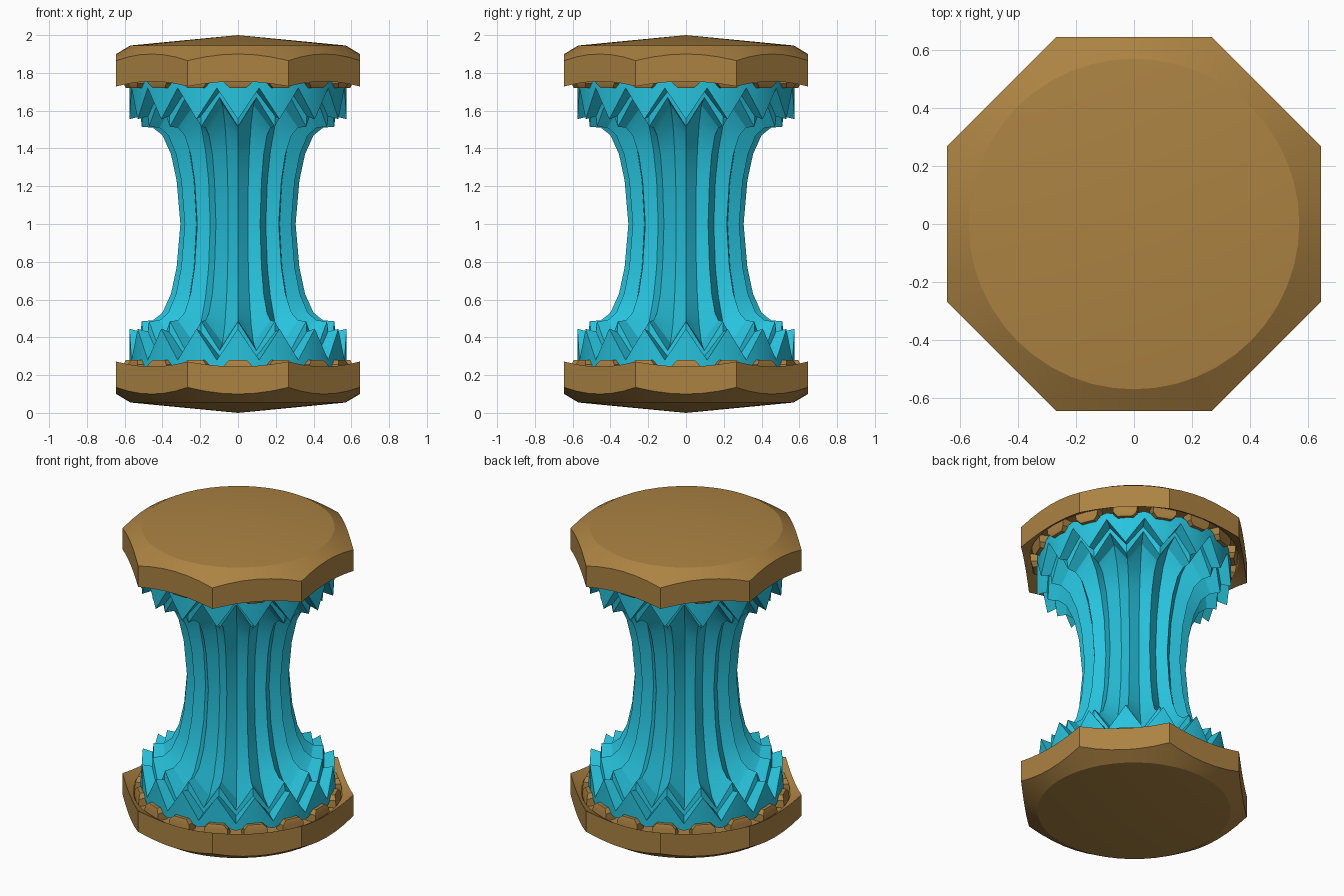
import bpy, bmesh
from math import sin, cos, pi, radians

cube = bpy.data.objects.get("Cube")
if cube:
    bpy.data.objects.remove(cube)


def make_material(name, rgb):
    mat = bpy.data.materials.new(name)
    mat.use_nodes = True
    mat.diffuse_color = (*rgb, 1)
    mat.node_tree.nodes["Principled BSDF"].inputs["Base Color"].default_value = (*rgb, 1)
    return mat


GOLD = make_material("antique_gold", (0.41, 0.225, 0.055))
BLUE = make_material("turquoise", (0.02, 0.55, 0.73))
RIDGES = 16


def finish(bm, name, mat, angle):
    bmesh.ops.recalc_face_normals(bm, faces=bm.faces)
    mesh = bpy.data.meshes.new(name)
    bm.to_mesh(mesh)
    bm.free()
    mesh.materials.append(mat)
    obj = bpy.data.objects.new(name, mesh)
    bpy.context.collection.objects.link(obj)
    bpy.ops.object.select_all(action="DESELECT")
    obj.select_set(True)
    bpy.context.view_layer.objects.active = obj
    bpy.ops.object.shade_smooth_by_angle(angle=radians(angle))
    return obj


def loft(bm, rings):
    """Skin closed rings of points; a one-point ring becomes a fan."""
    loops = [[bm.verts.new(p) for p in ring] for ring in rings]
    for a, b in zip(loops, loops[1:]):
        n = max(len(a), len(b))
        for i in range(n):
            j = (i + 1) % n
            quad = [a[i % len(a)], a[j % len(a)], b[j % len(b)], b[i % len(b)]]
            bm.faces.new(list(dict.fromkeys(quad)))


# Fluted column: ridge and groove profiles share steps, giving layered leaf points
ridge = [(.305, 1.0), (.325, 1.23), (.355, 1.37), (.40, 1.47), (.45, 1.51),
         (.51, 1.515), (.515, 1.57), (.575, 1.555), (.575, 1.735)]
groove = [(.265, 1.0), (.28, 1.23), (.31, 1.39), (.355, 1.53), (.42, 1.63),
          (.50, 1.67), (.505, 1.70), (.575, 1.72), (.575, 1.765)]


def star_ring(k, flip):
    ring = []
    for i in range(RIDGES * 2):
        r, z = (groove if i % 2 else ridge)[k]
        a = i * pi / RIDGES
        ring.append((r * cos(a), r * sin(a), 2 - z if flip else z))
    return ring


last = len(ridge) - 1
rings = [[(0, 0, 0.22)]]
rings += [star_ring(k, True) for k in range(last, 0, -1)]
rings += [star_ring(k, False) for k in range(last + 1)]
rings += [[(0, 0, 1.78)]]
bm = bmesh.new()
loft(bm, rings)
finish(bm, "fluted_column", BLUE, 22)


# Octagonal caps with a shallow cone, chamfered rim and recessed inner side
APOTHEM = 0.645
STEPS = 48


def cap_ring(height, radius=None):
    """Round ring, or an octagonal one whose height follows its radius."""
    ring = []
    for i in range(STEPS):
        a = 2 * pi * i / STEPS
        off = (a + pi / 8) % (pi / 4) - pi / 8
        r = radius or APOTHEM / cos(off)
        ring.append((r * cos(a), r * sin(a), height(r)))
    return ring


def flipped(points, flip):
    return [(x, y, 2 - z) if flip else (x, y, z) for x, y, z in points]


for flip, place in ((False, "top"), (True, "bottom")):
    rings = [[(0, 0, 2.0)],
             cap_ring(lambda r: 1.945, 0.57),
             cap_ring(lambda r: 1.9 - (r - APOTHEM) * 0.66),
             cap_ring(lambda r: 1.755 - (r - APOTHEM) * 0.5),
             cap_ring(lambda r: 1.77, 0.62),
             cap_ring(lambda r: 1.79, 0.61),
             [(0, 0, 1.79)]]
    bm = bmesh.new()
    loft(bm, [flipped(r, flip) for r in rings])
    # sharpen the eight corners by moving the nearest steps onto them
    finish(bm, place + "_cap", GOLD, 20)

    # Ring of tapered teeth between the cap and the leaf collar
    bm = bmesh.new()
    for i in range(RIDGES):
        a = 2 * pi * i / RIDGES

        def slab(z, half, r0, r1):
            pts = [(r0, -half), (r1, -half), (r1, half), (r0, half)]
            return flipped([(r * cos(a) - t * sin(a), r * sin(a) + t * cos(a), z)
                            for r, t in pts], flip)

        loft(bm, [[flipped([(0.58 * cos(a), 0.58 * sin(a), 1.80)], flip)[0]],
                  slab(1.80, 0.075, 0.54, 0.61),
                  slab(1.745, 0.07, 0.54, 0.605),
                  slab(1.72, 0.045, 0.54, 0.595),
                  [flipped([(0.57 * cos(a), 0.57 * sin(a), 1.72)], flip)[0]]])
    finish(bm, place + "_teeth", GOLD, 20)
